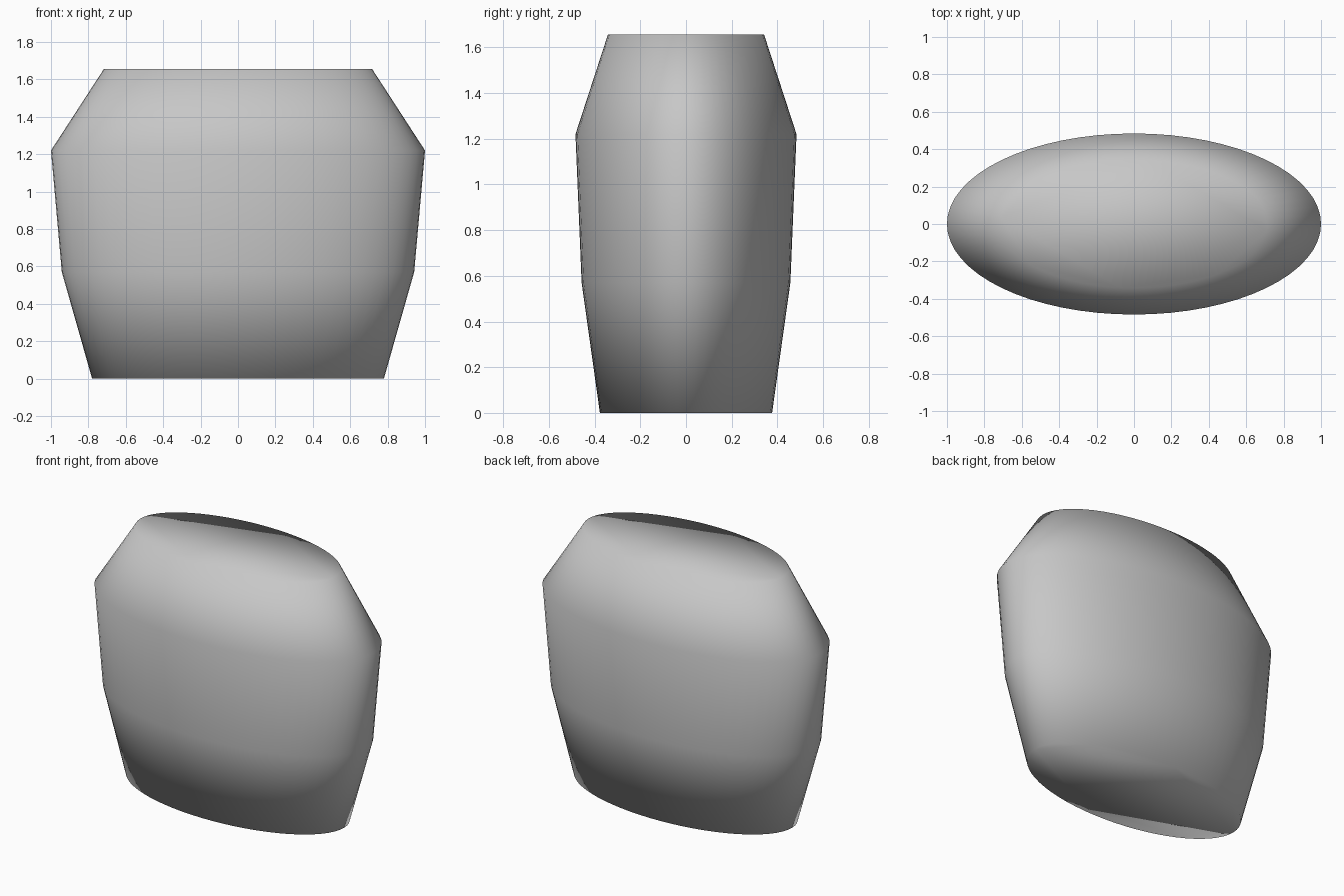
import bpy, bmesh, math

if "Cube" in bpy.data.objects:
    bpy.data.objects.remove(bpy.data.objects["Cube"])

SEGMENTS = 64
# height, half width, half depth of each elliptical ring
RINGS = [(0.0, 0.78, 0.377), (0.57, 0.942, 0.457),
         (1.22, 1.0, 0.484), (1.656, 0.717, 0.342)]

grey = bpy.data.materials.new("light_grey")
grey.diffuse_color = (0.57, 0.57, 0.57, 1)
grey.use_nodes = True
grey.node_tree.nodes["Principled BSDF"].inputs["Base Color"].default_value = grey.diffuse_color

bm = bmesh.new()
loops = []
for z, rx, ry in RINGS:
    angles = [2 * math.pi * i / SEGMENTS for i in range(SEGMENTS)]
    loops.append([bm.verts.new((rx * math.cos(a), ry * math.sin(a), z)) for a in angles])

# side walls
for low, high in zip(loops, loops[1:]):
    for i in range(SEGMENTS):
        j = (i + 1) % SEGMENTS
        bm.faces.new((low[i], low[j], high[j], high[i]))

# end caps
bm.faces.new(loops[0][::-1])
bm.faces.new(loops[-1])

# the whole body, caps included, is softly shaded
for face in bm.faces:
    face.smooth = True

mesh = bpy.data.meshes.new("oval_body")
bm.to_mesh(mesh)
bm.free()
mesh.materials.append(grey)
bpy.context.collection.objects.link(bpy.data.objects.new("oval_body", mesh))
